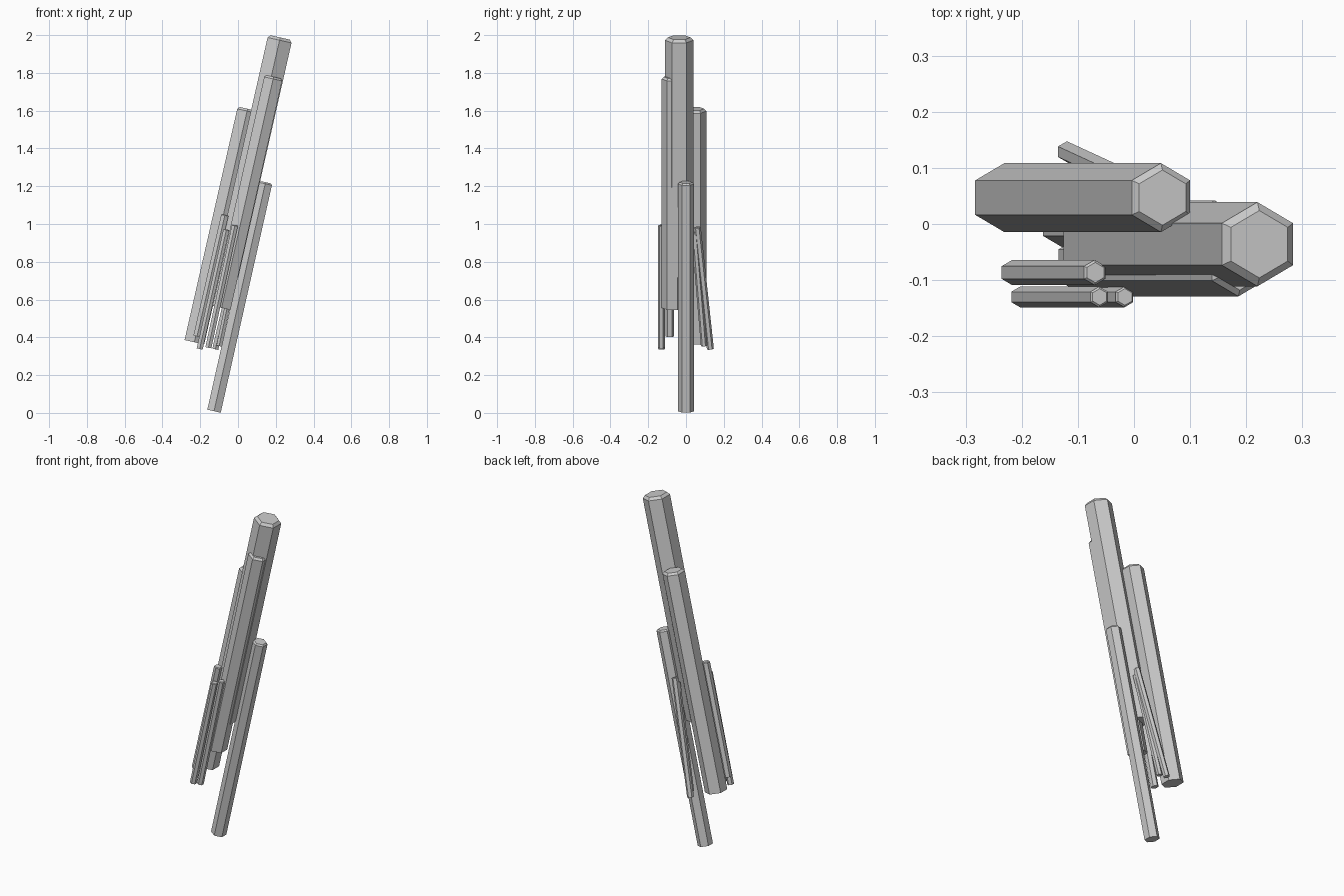
import bpy, bmesh, math
from mathutils import Vector

if "Cube" in bpy.data.objects:
    bpy.data.objects.remove(bpy.data.objects["Cube"])

SIDES = 6


def crystal(name, bottom, shoulder, radius):
    """Hexagonal column from bottom centre to shoulder centre, with a chamfered tip."""
    bottom, shoulder = Vector(bottom), Vector(shoulder)
    axis = (shoulder - bottom).normalized()
    across = Vector((0, 1, 0)).cross(axis).normalized()
    side = axis.cross(across)
    rings = [(bottom, radius), (shoulder, radius),
             (shoulder + axis * radius * 0.2, radius * 0.8)]

    bm = bmesh.new()
    loops = []
    for centre, r in rings:
        loop = []
        for k in range(SIDES):
            a = math.pi / 2 + k * math.tau / SIDES
            loop.append(bm.verts.new(centre + across * r * math.cos(a) + side * r * math.sin(a)))
        loops.append(loop)
    for lo, hi in zip(loops, loops[1:]):
        for k in range(SIDES):
            n = (k + 1) % SIDES
            bm.faces.new((lo[k], lo[n], hi[n], hi[k]))
    bm.faces.new(loops[0][::-1])
    bm.faces.new(loops[-1])
    bmesh.ops.recalc_face_normals(bm, faces=bm.faces)

    mesh = bpy.data.meshes.new(name)
    bm.to_mesh(mesh)
    bm.free()
    obj = bpy.data.objects.new(name, mesh)
    bpy.context.collection.objects.link(obj)


# Large columns
crystal("tallest_column", (-0.062, -0.036, 0.73), (0.22, -0.036, 1.973), 0.075)
crystal("front_column", (-0.087, -0.073, 0.556), (0.186, -0.073, 1.768), 0.056)
crystal("back_column", (-0.231, 0.047, 0.374), (0.048, 0.047, 1.598), 0.0615)
crystal("low_column", (-0.127, 0.0, 0.009), (0.144, 0.0, 1.213), 0.042)

# Thin front splinters
crystal("front_splinter_upper", (-0.217, -0.0865, 0.405), (-0.07, -0.0865, 1.045), 0.0225)
crystal("front_splinter_left", (-0.203, -0.13, 0.338), (-0.062, -0.13, 0.968), 0.0185)
crystal("front_splinter_right", (-0.157, -0.13, 0.345), (-0.017, -0.13, 0.99), 0.0185)

# Thin back splinters, leaning inwards
crystal("back_splinter_outer", (-0.12, 0.129, 0.338), (0.03, 0.06, 0.98), 0.0185)
crystal("back_splinter_inner", (-0.10, 0.095, 0.355), (0.025, 0.045, 0.95), 0.0165)
